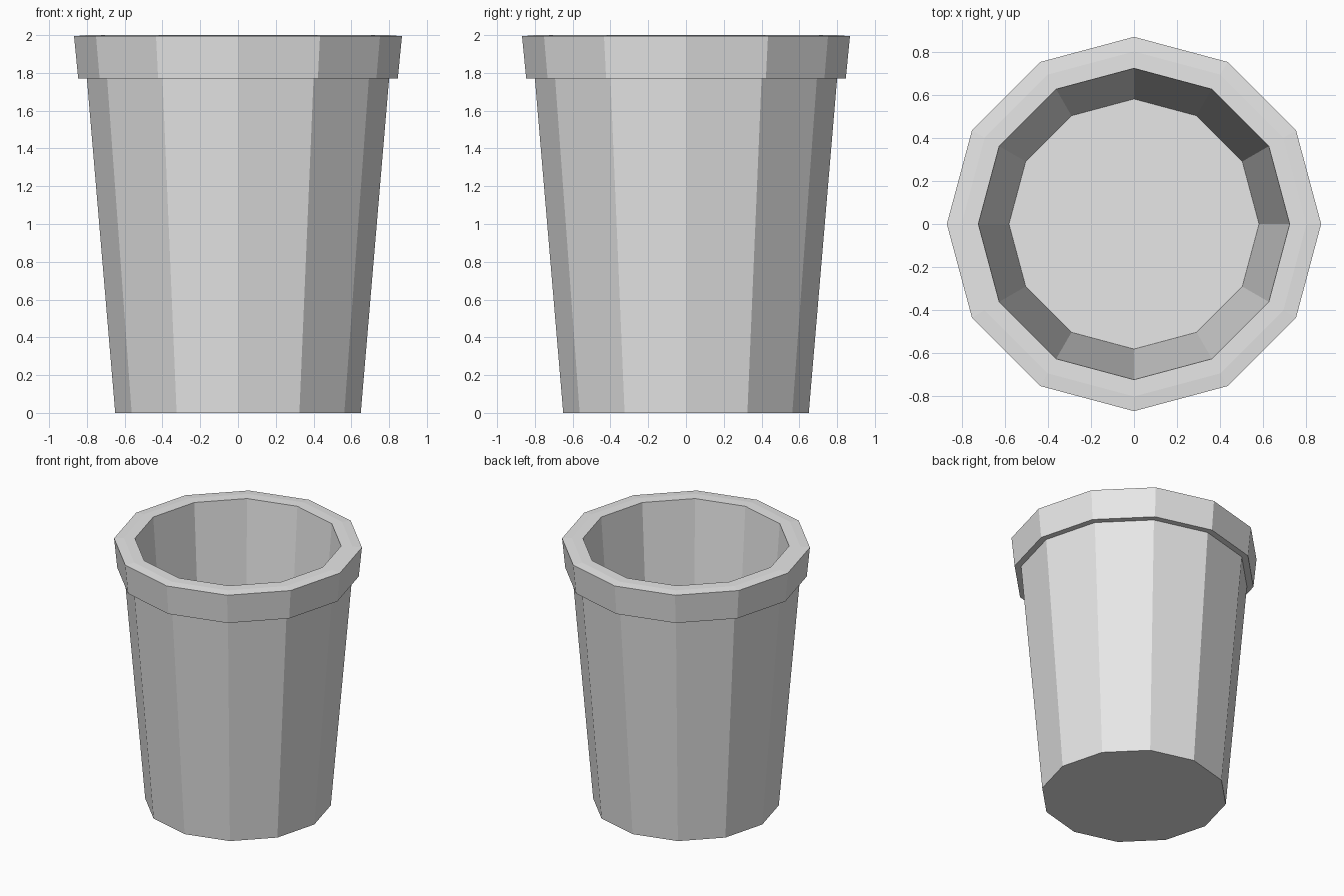
import bpy
import bmesh
from math import cos, sin, tau

SIDES = 12

cube = bpy.data.objects.get("Cube")
if cube:
    bpy.data.objects.remove(cube, do_unlink=True)

# Single grey material
grey = bpy.data.materials.new("plain_grey")
grey.use_nodes = True
colour = (0.8, 0.8, 0.8, 1.0)
grey.diffuse_color = colour
bsdf = next(n for n in grey.node_tree.nodes if n.type == "BSDF_PRINCIPLED")
bsdf.inputs["Base Color"].default_value = colour


def lathe(name, profile):
    """Revolve (radius, height) points into a faceted shell capped at both ends."""
    bm = bmesh.new()
    rings = []
    for r, z in profile:
        rings.append([bm.verts.new((r * cos(tau * i / SIDES), r * sin(tau * i / SIDES), z))
                      for i in range(SIDES)])
    for low, high in zip(rings, rings[1:]):
        for i in range(SIDES):
            j = (i + 1) % SIDES
            bm.faces.new((low[i], low[j], high[j], high[i]))
    bm.faces.new(rings[0][::-1])
    bm.faces.new(rings[-1])
    bmesh.ops.recalc_face_normals(bm, faces=bm.faces)
    mesh = bpy.data.meshes.new(name)
    bm.to_mesh(mesh)
    bm.free()
    mesh.materials.append(grey)
    obj = bpy.data.objects.new(name, mesh)
    bpy.context.collection.objects.link(obj)
    return obj


# Tapered bucket: outer wall, overhanging rim, inner wall and floor
lathe("bucket", [
    (0.65, 0.0),
    (0.80, 1.77),
    (0.846, 1.77),
    (0.868, 1.994),
    (0.80, 2.0),
    (0.722, 2.0),
    (0.58, 0.09),
])
